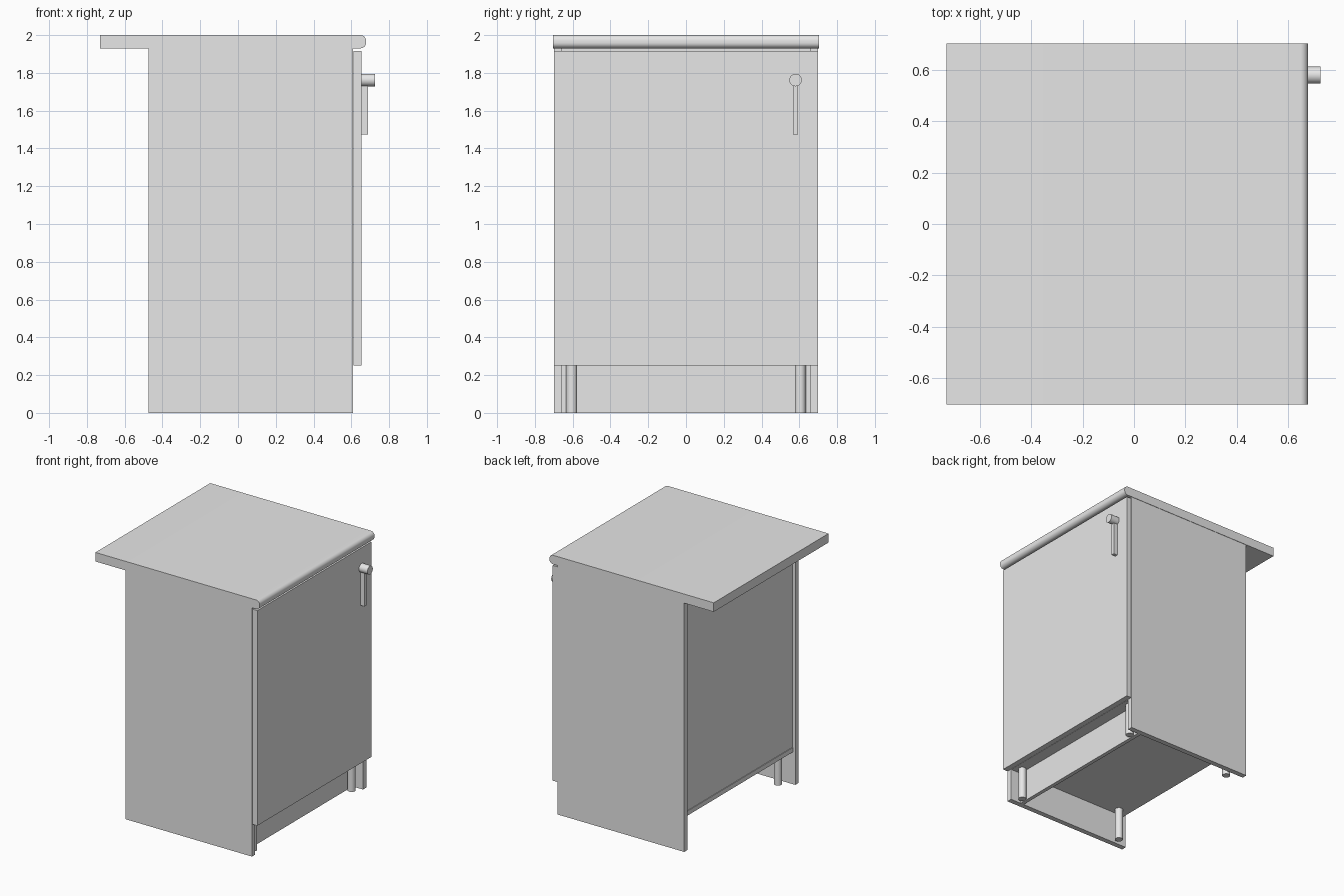
import bpy, bmesh, math
from mathutils import Matrix

if "Cube" in bpy.data.objects:
    bpy.data.objects.remove(bpy.data.objects["Cube"])

grey = bpy.data.materials.new("light grey")
grey.diffuse_color = (0.8, 0.8, 0.8, 1)
grey.use_nodes = True
grey.node_tree.nodes["Principled BSDF"].inputs["Base Color"].default_value = grey.diffuse_color


def finish(name, bm, smooth=False):
    bmesh.ops.recalc_face_normals(bm, faces=bm.faces)
    me = bpy.data.meshes.new(name)
    bm.to_mesh(me)
    bm.free()
    me.materials.append(grey)
    ob = bpy.data.objects.new(name, me)
    bpy.context.scene.collection.objects.link(ob)
    if smooth:
        bpy.ops.object.select_all(action='DESELECT')
        ob.select_set(True)
        bpy.context.view_layer.objects.active = ob
        bpy.ops.object.shade_smooth_by_angle(angle=math.radians(35))
    return ob


def box(name, x0, x1, y0, y1, z0, z1):
    bm = bmesh.new()
    bmesh.ops.create_cube(bm, size=1)
    bmesh.ops.scale(bm, vec=(x1 - x0, y1 - y0, z1 - z0), verts=bm.verts)
    bmesh.ops.translate(bm, vec=((x0 + x1) / 2, (y0 + y1) / 2, (z0 + z1) / 2), verts=bm.verts)
    return finish(name, bm)


def cylinder(name, centre, r, length, along_x=False):
    bm = bmesh.new()
    m = Matrix.Translation(centre)
    if along_x:
        m = m @ Matrix.Rotation(math.pi / 2, 4, 'Y')
    bmesh.ops.create_cone(bm, cap_ends=True, segments=32, radius1=r, radius2=r,
                          depth=length, matrix=m)
    return finish(name, bm, True)


# Worktop: side profile with a rounded front nose, extruded across y
R, XF, ZB, ZT, W = 0.03, 0.678, 1.93, 2.0, 0.703
profile = [(-0.73, ZB)]
for cz, start in ((ZB + R, -90), (ZT - R, 0)):
    for i in range(9):
        a = math.radians(start + i * 90 / 8)
        profile.append((XF - R + R * math.cos(a), cz + R * math.sin(a)))
profile.append((-0.73, ZT))
bm = bmesh.new()
face = bm.faces.new([bm.verts.new((x, -W, z)) for x, z in profile])
ext = bmesh.ops.extrude_face_region(bm, geom=[face])
bmesh.ops.translate(bm, vec=(0, 2 * W, 0),
                    verts=[v for v in ext["geom"] if isinstance(v, bmesh.types.BMVert)])
finish("worktop", bm, True)

# Side panels and legs on both sides
for side, s in (("left", -1), ("right", 1)):
    y0, y1 = sorted((s * 0.66, s * 0.70))
    box(side + "_side_panel", -0.475, 0.61, y0, y1, 0, 1.93)
    for end, x in (("front", 0.55), ("back", -0.365)):
        cylinder(f"{end}_{side}_leg", (x, s * 0.605, 0.125), 0.029, 0.25)

# Carcass boards
box("bottom_board", -0.455, 0.61, -0.66, 0.66, 0.25, 0.285)
box("back_panel", -0.45, -0.435, -0.66, 0.66, 0.285, 1.93)
box("kickboard", 0.49, 0.52, -0.66, 0.66, 0, 0.25)

# Door and handle
box("door", 0.612, 0.654, -0.698, 0.698, 0.25, 1.917)
box("handle_bar", 0.654, 0.688, 0.567, 0.592, 1.475, 1.76)
cylinder("handle_knob", (0.689, 0.58, 1.762), 0.033, 0.075, True)
